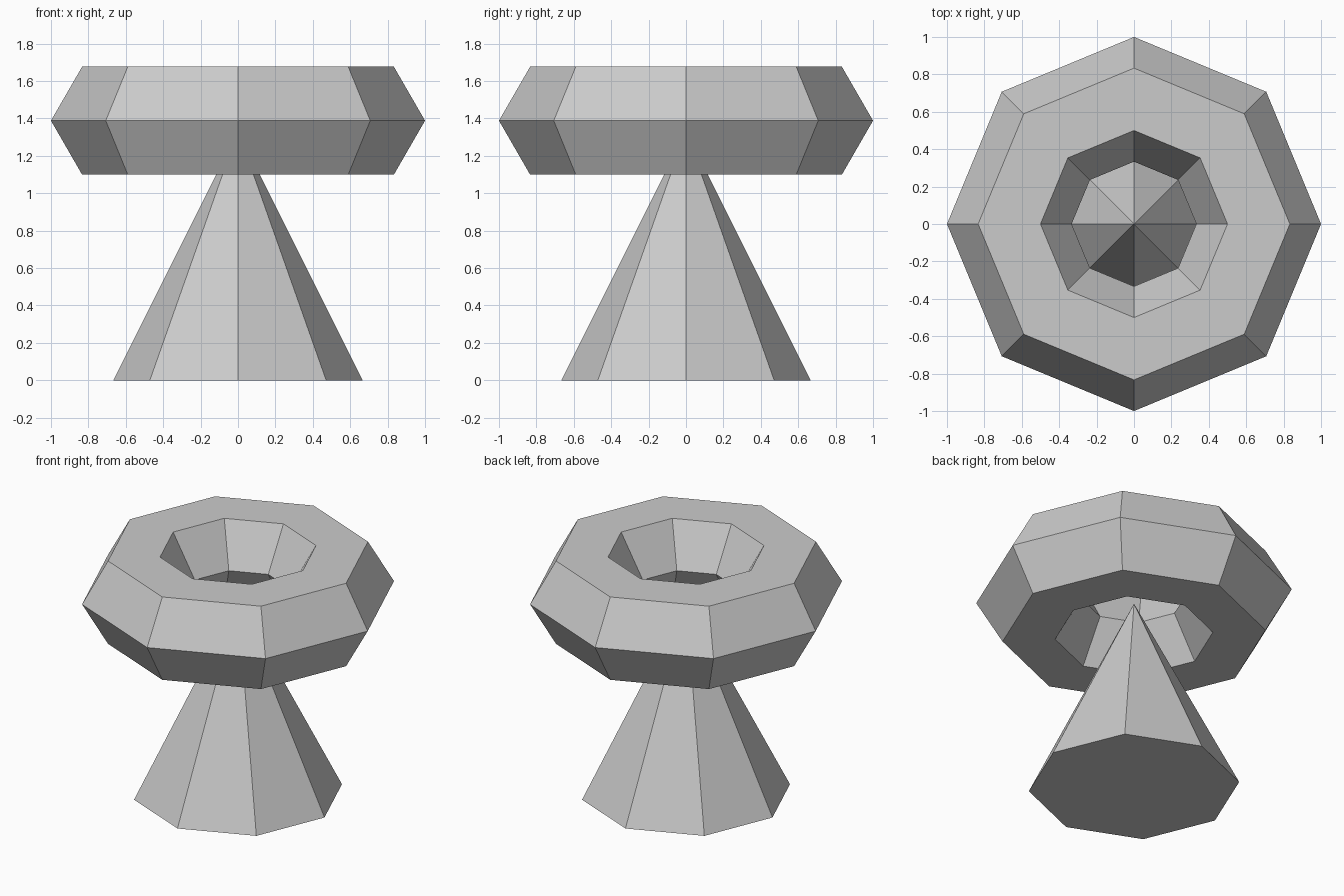
import bpy

if "Cube" in bpy.data.objects:
    bpy.data.objects.remove(bpy.data.objects["Cube"])

SIDES = 8
UNIT = 2 / 3

# Eight-sided pointed base standing on the ground
height = 2 * UNIT
bpy.ops.mesh.primitive_cone_add(vertices=SIDES, radius1=UNIT, radius2=0,
                                depth=height, location=(0, 0, height / 2))
bpy.context.object.name = "cone_base"

# Faceted ring floating around the tip: eight segments, hexagonal section
bpy.ops.mesh.primitive_torus_add(major_segments=SIDES, minor_segments=6,
                                 major_radius=UNIT, minor_radius=UNIT / 2,
                                 location=(0, 0, 1.388))
bpy.context.object.name = "ring_top"
